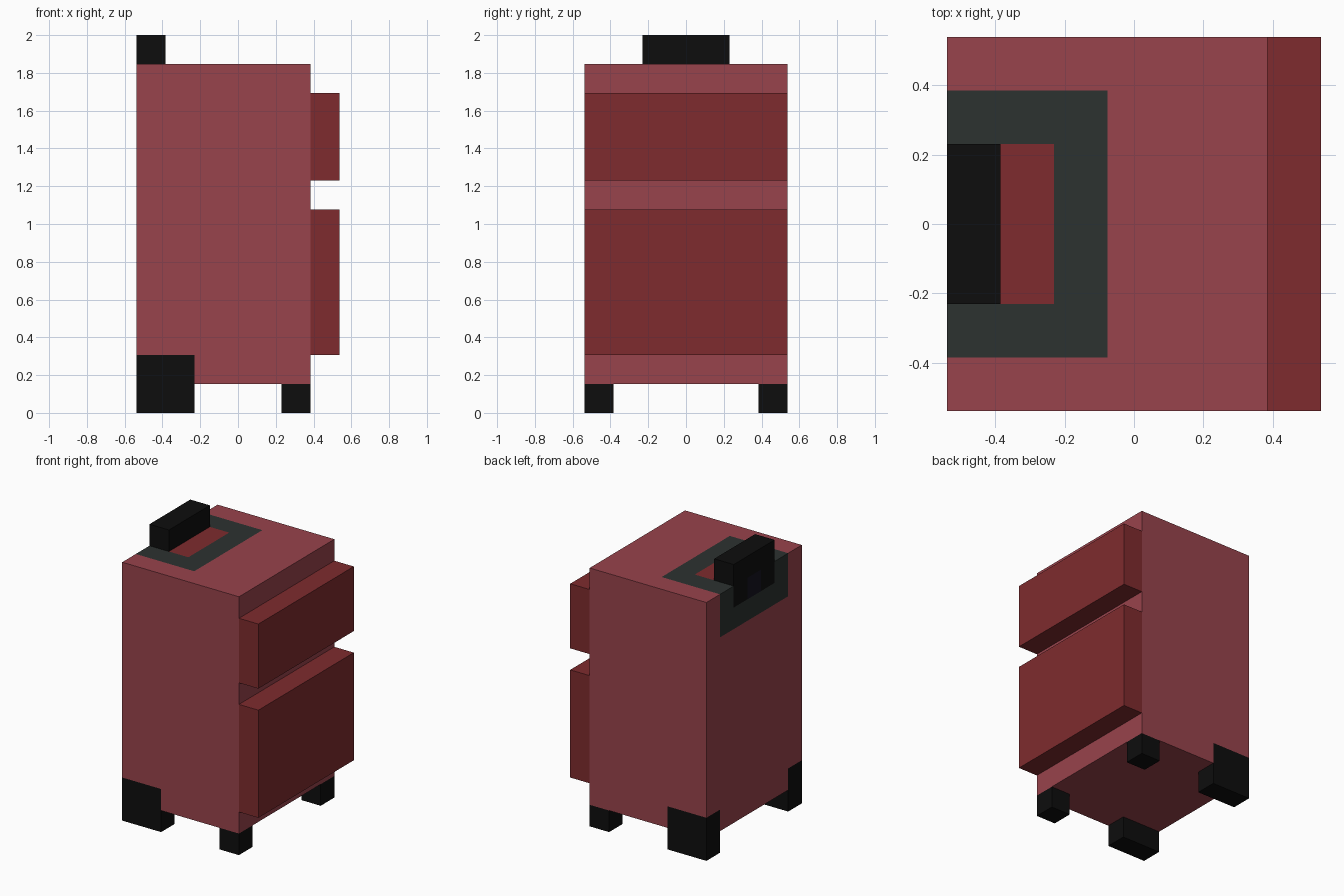
import bpy, bmesh
from mathutils import Vector

if "Cube" in bpy.data.objects:
    bpy.data.objects.remove(bpy.data.objects["Cube"])

U = 2 / 13                                  # one block; the model is 7 x 7 x 13 blocks
ORIGIN = Vector((-3.5, -3.5, 0))


def linear(c):
    return c / 12.92 if c <= 0.04045 else ((c + 0.055) / 1.055) ** 2.4


def material(name, r, g, b):
    m = bpy.data.materials.new(name)
    m.diffuse_color = (*(linear(c / 255) for c in (r, g, b)), 1)
    m.use_nodes = True
    m.node_tree.nodes["Principled BSDF"].inputs["Base Color"].default_value = m.diffuse_color
    return m


RED = material("red", 152, 67, 76)
DARK_RED = material("dark_red", 126, 43, 46)
GREY = material("dark_grey", 44, 50, 48)
BLACK = material("black", 13, 13, 13)
BLUE = material("dark_blue", 19, 17, 30)


def box(name, lo, hi, mat, cuts=(), paint=()):
    """Box between two block corners; optional cuts per axis and painted block regions."""
    lo, hi = Vector(lo), Vector(hi)
    bm = bmesh.new()
    bmesh.ops.create_cube(bm, size=1)
    for v in bm.verts:
        v.co = (lo + hi) / 2 + v.co * (hi - lo)
    for axis, places in enumerate(cuts):
        for p in places:
            co, no = Vector(), Vector()
            co[axis], no[axis] = p, 1
            bmesh.ops.bisect_plane(bm, geom=bm.verts[:] + bm.edges[:] + bm.faces[:],
                                   plane_co=co, plane_no=no)
    mats = [mat]
    for a, b, m in paint:
        if m not in mats:
            mats.append(m)
        for f in bm.faces:
            c = f.calc_center_median()
            if all(a[i] - 1e-4 < c[i] < b[i] + 1e-4 for i in range(3)):
                f.material_index = mats.index(m)
    for v in bm.verts:
        v.co = (v.co + ORIGIN) * U
    mesh = bpy.data.meshes.new(name)
    bm.to_mesh(mesh)
    bm.free()
    for m in mats:
        mesh.materials.append(m)
    obj = bpy.data.objects.new(name, mesh)
    bpy.context.collection.objects.link(obj)
    return obj


# Body, with the flush panel around the handle and the rear corner guards
box("body", (0, 0, 1), (6, 7, 12), RED,
    cuts=((1, 2, 3), range(1, 7), (2, 10, 11)),
    paint=[((0, 1, 10), (3, 6, 12), GREY),
           ((0, 2, 11), (1, 5, 12), BLACK),
           ((1, 2, 11), (2, 5, 12), DARK_RED),
           ((0, 3, 11), (1, 4, 12), BLUE),
           ((0, 0, 1), (2, 1, 2), BLACK),
           ((0, 6, 1), (2, 7, 2), BLACK)])

# Raised pockets on the +x side
box("lower_pocket", (6, 0, 2), (7, 7, 7), DARK_RED)
box("upper_pocket", (6, 0, 8), (7, 7, 11), DARK_RED)

# Handle on top
box("handle", (0, 2, 12), (1, 5, 13), BLACK)

# Feet
for side, y in (("near", 0), ("far", 6)):
    box(f"rear_foot_{side}", (0, y, 0), (2, y + 1, 1), BLACK)
    box(f"pocket_side_foot_{side}", (5, y, 0), (6, y + 1, 1), BLACK)
